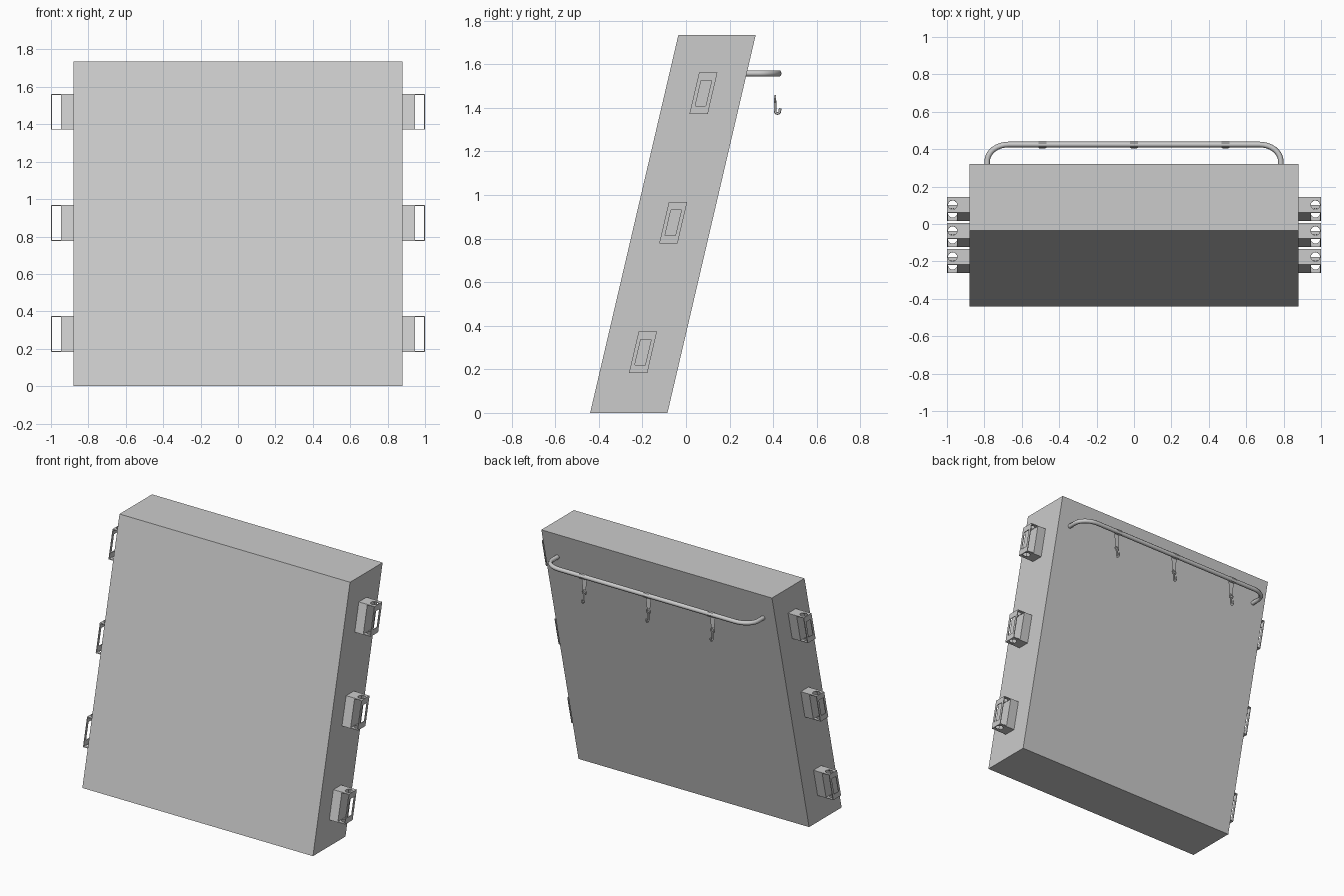
import bpy, bmesh, math
from mathutils import Matrix, Vector

if "Cube" in bpy.data.objects:
    bpy.data.objects.remove(bpy.data.objects["Cube"])

H = 1.735                      # height
LEAN = 0.405 / H               # backward lean, y per z
Y0 = -0.2625                   # depth centre at the floor


def lean(co):
    return Vector((co[0], co[1] + Y0 + LEAN * co[2], co[2]))


def new_obj(name, bm, smooth=False):
    bmesh.ops.recalc_face_normals(bm, faces=bm.faces[:])
    me = bpy.data.meshes.new(name)
    bm.to_mesh(me)
    bm.free()
    ob = bpy.data.objects.new(name, me)
    bpy.context.collection.objects.link(ob)
    if smooth:
        for p in me.polygons:
            p.use_smooth = True
    return ob


def add_box(bm, lo, hi):
    lo, hi = Vector(lo), Vector(hi)
    m = Matrix.Translation((lo + hi) / 2) @ Matrix.Diagonal((*(hi - lo), 1))
    bmesh.ops.create_cube(bm, size=1, matrix=m)


def box(name, lo, hi):
    bm = bmesh.new()
    add_box(bm, lo, hi)
    return new_obj(name, bm)


def tube(name, path, r, sides, axis):
    """Sweep a regular polygon along a path lying in the plane normal to axis."""
    path, axis = [Vector(p) for p in path], Vector(axis)
    bm = bmesh.new()
    rings = []
    for i, p in enumerate(path):
        t = (path[min(i + 1, len(path) - 1)] - path[max(i - 1, 0)]).normalized()
        side = axis.cross(t)
        rings.append([bm.verts.new(p + r * (side * math.cos(a) + axis * math.sin(a)))
                      for a in (2 * math.pi * k / sides for k in range(sides))])
    for a, b in zip(rings, rings[1:]):
        for k in range(sides):
            n = (k + 1) % sides
            bm.faces.new((a[k], a[n], b[n], b[k]))
    bm.faces.new(rings[0])
    bm.faces.new(rings[-1])
    ob = new_obj(name, bm, True)
    bpy.ops.object.select_all(action='DESELECT')
    ob.select_set(True)
    bpy.context.view_layer.objects.active = ob
    bpy.ops.object.shade_smooth_by_angle(angle=math.radians(65))
    return ob


# Leaning slab
slab = box("slab", (-0.88, -0.1775, 0), (0.88, 0.1775, H))
for v in slab.data.vertices:
    v.co = lean(v.co)

# Bracket template: block with an open thin-walled frame, window and pin holes
bracket = box("bracket", (0.88, -0.042, -0.096), (1.0, 0.042, 0.096))
cutters = [box("slot_cutter", (0.945, -0.2, -0.091), (0.995, 0.2, 0.091)),
           box("window_cutter", (0.97, -0.024, -0.058), (1.1, 0.024, 0.058))]
for z in (-0.1, 0.1):
    bm = bmesh.new()
    bmesh.ops.create_cone(bm, cap_ends=True, segments=16, radius1=0.0245, radius2=0.0245,
                          depth=0.04, matrix=Matrix.Translation((0.97, 0, z)))
    cutters.append(new_obj("hole_cutter", bm))
for c in cutters:
    c.hide_render = True
    mod = bracket.modifiers.new("cut", 'BOOLEAN')
    mod.operation, mod.solver, mod.object = 'DIFFERENCE', 'EXACT', c
deps = bpy.context.evaluated_depsgraph_get()
template = bpy.data.meshes.new_from_object(bracket.evaluated_get(deps))
for o in cutters + [bracket]:
    bpy.data.objects.remove(o)

# Three mirrored bracket pairs
for label, zc in (("lower", 0.278), ("middle", 0.873), ("upper", 1.467)):
    me = template.copy()
    for v in me.vertices:
        v.co = lean((v.co.x, v.co.y, v.co.z + zc))
    ob = bpy.data.objects.new(label + "_brackets", me)
    bpy.context.collection.objects.link(ob)
    ob.modifiers.new("mirror", 'MIRROR')

# Hanging rail behind the slab
RY, RZ = 0.425, 1.558
half = [(0.785, 0.26), (0.785, 0.3)]
for k in range(9):
    a = math.pi / 2 * k / 8
    half.append((0.67 + 0.115 * math.cos(a), 0.335 + (RY - 0.335) * math.sin(a)))
path = [(x, y, RZ) for x, y in half] + [(-x, y, RZ) for x, y in reversed(half)]
tube("hanging_rail", path, 0.015, 6, (0, 0, 1))

# Strap, ring and hook, three times
for x in (-0.49, 0, 0.49):
    bm = bmesh.new()
    prof = [(RY + 0.018 * math.cos(math.radians(a)), RZ + 0.018 * math.sin(math.radians(a)), 0.021)
            for a in range(-120, 181, 60)]
    prof += [(0.409, 1.53, 0.02), (0.409, 1.45, 0.011)]
    rows = [[bm.verts.new((x + s * w, y, z)) for s in (-1, 1)] for y, z, w in prof]
    for a, b in zip(rows, rows[1:]):
        bm.faces.new((a[0], a[1], b[1], b[0]))
    new_obj("strap", bm)
    ring = [(x + 0.014 * math.cos(k * math.pi / 5), 0.409, 1.442 + 0.014 * math.sin(k * math.pi / 5))
            for k in range(11)]
    tube("hook_ring", ring, 0.005, 6, (0, 1, 0))
    hook = [(x, 0.409, 1.435), (x, 0.409, 1.39)]
    for k in range(1, 7):
        a = math.pi * (1 + k / 6)
        hook.append((x, 0.420 + 0.011 * math.cos(a), 1.386 + 0.012 * math.sin(a)))
    hook.append((x, 0.432, 1.398))
    tube("hook", hook, 0.006, 6, (1, 0, 0))
